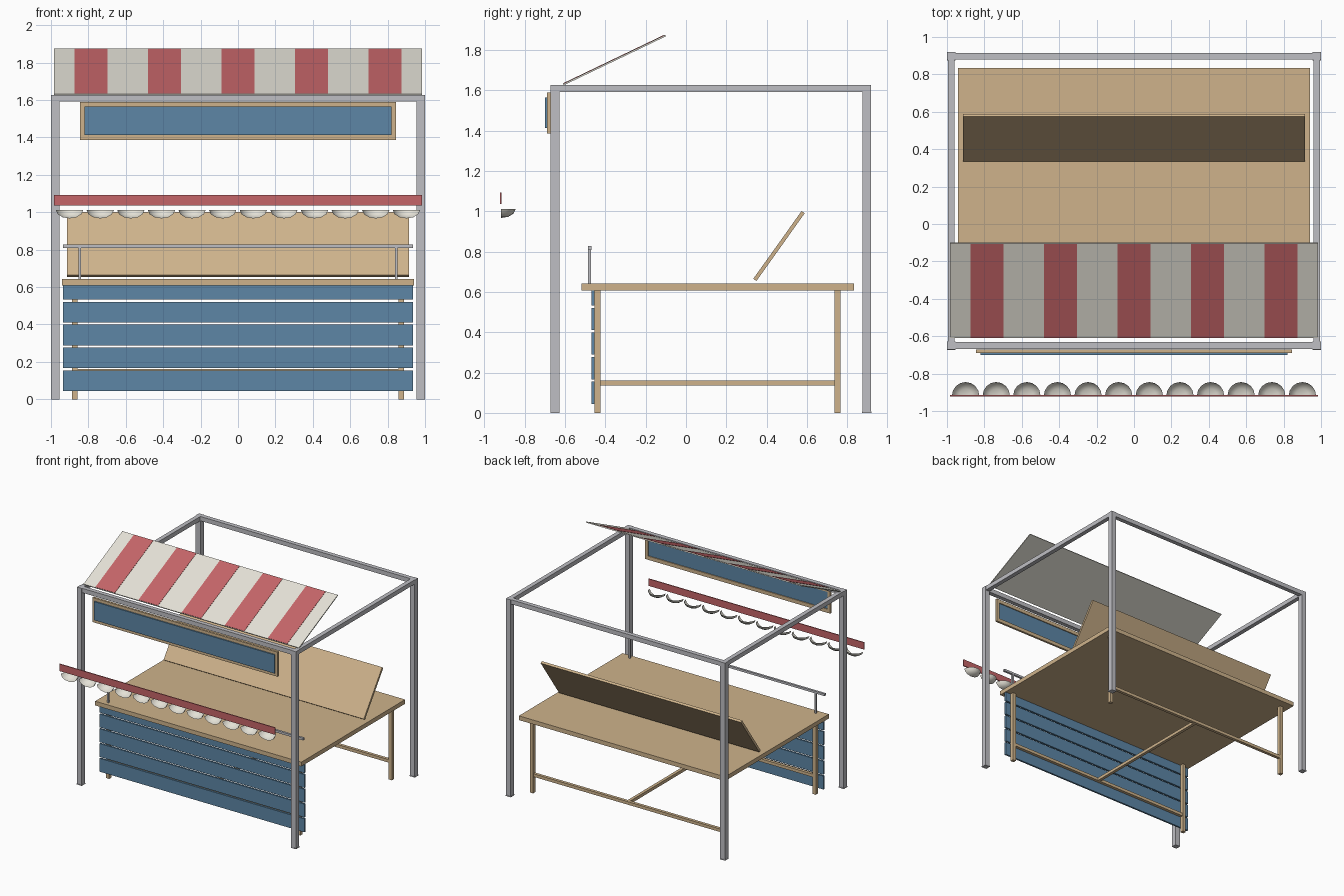
import bpy, bmesh, math
from mathutils import Matrix, Vector

if "Cube" in bpy.data.objects:
    bpy.data.objects.remove(bpy.data.objects["Cube"])


def material(name, rgb):
    m = bpy.data.materials.new(name)
    m.diffuse_color = (*rgb, 1)
    m.use_nodes = True
    m.node_tree.nodes["Principled BSDF"].inputs["Base Color"].default_value = m.diffuse_color
    return m


WOOD = material("wood", (0.62, 0.45, 0.26))
BLUE = material("blue_paint", (0.11, 0.24, 0.38))
RED = material("red_cloth", (0.56, 0.13, 0.14))
CREAM = material("cream_cloth", (0.78, 0.76, 0.68))
METAL = material("metal", (0.52, 0.52, 0.55))


def add_object(name, bm, mat):
    mesh = bpy.data.meshes.new(name)
    bm.to_mesh(mesh)
    bm.free()
    mesh.materials.append(mat)
    ob = bpy.data.objects.new(name, mesh)
    bpy.context.collection.objects.link(ob)
    return ob


def slab(name, centre, size, mat, tilt=0.0):
    """Box given by centre and size, tilted about x."""
    bm = bmesh.new()
    bmesh.ops.create_cube(bm, size=1, matrix=Matrix.Diagonal((*size, 1)))
    ob = add_object(name, bm, mat)
    ob.location = centre
    ob.rotation_euler.x = tilt
    return ob


def box(name, x, y, z, mat):
    """Box given by its (min, max) range on each axis."""
    r = (x, y, z)
    return slab(name, [(a + b) / 2 for a, b in r], [b - a for a, b in r], mat)


# Metal canopy frame
PX, PY = 0.977, (-0.65, 0.897)
for y, end in zip(PY, ("front", "back")):
    for s, side in ((-1, "left"), (1, "right")):
        slab(f"{end}_{side}_post", (s * PX, y, 0.8135), (0.043, 0.043, 1.627), METAL)
        slab(f"{end}_{side}_foot", (s * PX, y, 0.004), (0.046, 0.046, 0.008), METAL)
    slab(f"{end}_top_beam", (0, y, 1.609), (2 * PX, 0.036, 0.036), METAL)
for s, side in ((-1, "left"), (1, "right")):
    slab(f"{side}_top_beam", (s * PX, sum(PY) / 2, 1.609), (0.036, PY[1] - PY[0], 0.036), METAL)

# Table with legs and an H-shaped stretcher
box("table_top", (-0.94, 0.94), (-0.518, 0.834), (0.608, 0.643), WOOD)
for y, end in ((-0.439, "front"), (0.752, "back")):
    for s, side in ((-1, "left"), (1, "right")):
        slab(f"{end}_{side}_leg", (s * 0.872, y, 0.304), (0.03, 0.03, 0.608), WOOD)
    slab(f"{end}_stretcher", (0, y, 0.149), (1.744, 0.025, 0.025), WOOD)
box("middle_stretcher", (-0.0125, 0.0125), (-0.439, 0.752), (0.1365, 0.1615), WOOD)

# Front planks
for i in range(5):
    z = 0.045 + i * 0.1218
    box(f"front_plank_{i + 1}", (-0.935, 0.935), (-0.469, -0.454), (z, z + 0.11), BLUE)

# Guard rail on the counter
slab("guard_rail", (0, -0.478, 0.818), (1.87, 0.018, 0.018), METAL)
for s, side in ((-1, "left"), (1, "right")):
    slab(f"guard_post_{side}", (s * 0.847, -0.478, 0.727), (0.014, 0.014, 0.168), METAL)

# Sloping display board
slab("display_board", (0, 0.4615, 0.828), (1.826, 0.413, 0.019), WOOD, math.radians(54.5))

# Sign panel with wooden surround
for s, side in ((-1, "left"), (1, "right")):
    slab(f"sign_frame_{side}", (s * 0.832, -0.681, 1.488), (0.026, 0.018, 0.202), WOOD)
for z, side in ((1.402, "bottom"), (1.574, "top")):
    slab(f"sign_frame_{side}", (0, -0.681, z), (1.69, 0.018, 0.03), WOOD)
box("sign_panel", (-0.822, 0.822), (-0.70, -0.68), (1.412, 1.565), BLUE)

# Awning sheet and raised stripes
TILT = math.radians(25.6)
CENTRE = Vector((0, -0.355, 1.75))
UP = Vector((0, -math.sin(TILT), math.cos(TILT)))
slab("awning_sheet", CENTRE, (1.965, 0.562, 0.008), CREAM, TILT)
for i in range(5):
    stripe = CENTRE + UP * 0.0045 + Vector((0.393 * (i - 2), 0, 0))
    slab(f"awning_stripe_{i + 1}", stripe, (0.177, 0.556, 0.004), RED, TILT)

# Valance strip
box("valance_strip", (-0.983, 0.983), (-0.923, -0.915), (1.035, 1.093), RED)

# Scalloped trim: open quarter-bowls
for i in range(12):
    bm = bmesh.new()
    bmesh.ops.create_uvsphere(bm, u_segments=16, v_segments=6, radius=0.073)
    drop = [f for f in bm.faces
            if f.calc_center_median().z > 0 or f.calc_center_median().y < 0]
    bmesh.ops.delete(bm, geom=drop, context="FACES")
    bmesh.ops.scale(bm, vec=(1, 1, 0.62), verts=bm.verts)
    for f in bm.faces:
        f.smooth = True
    ob = add_object(f"scallop_{i + 1}", bm, CREAM)
    ob.location = (0.1637 * (i - 5.5), -0.918, 1.012)
